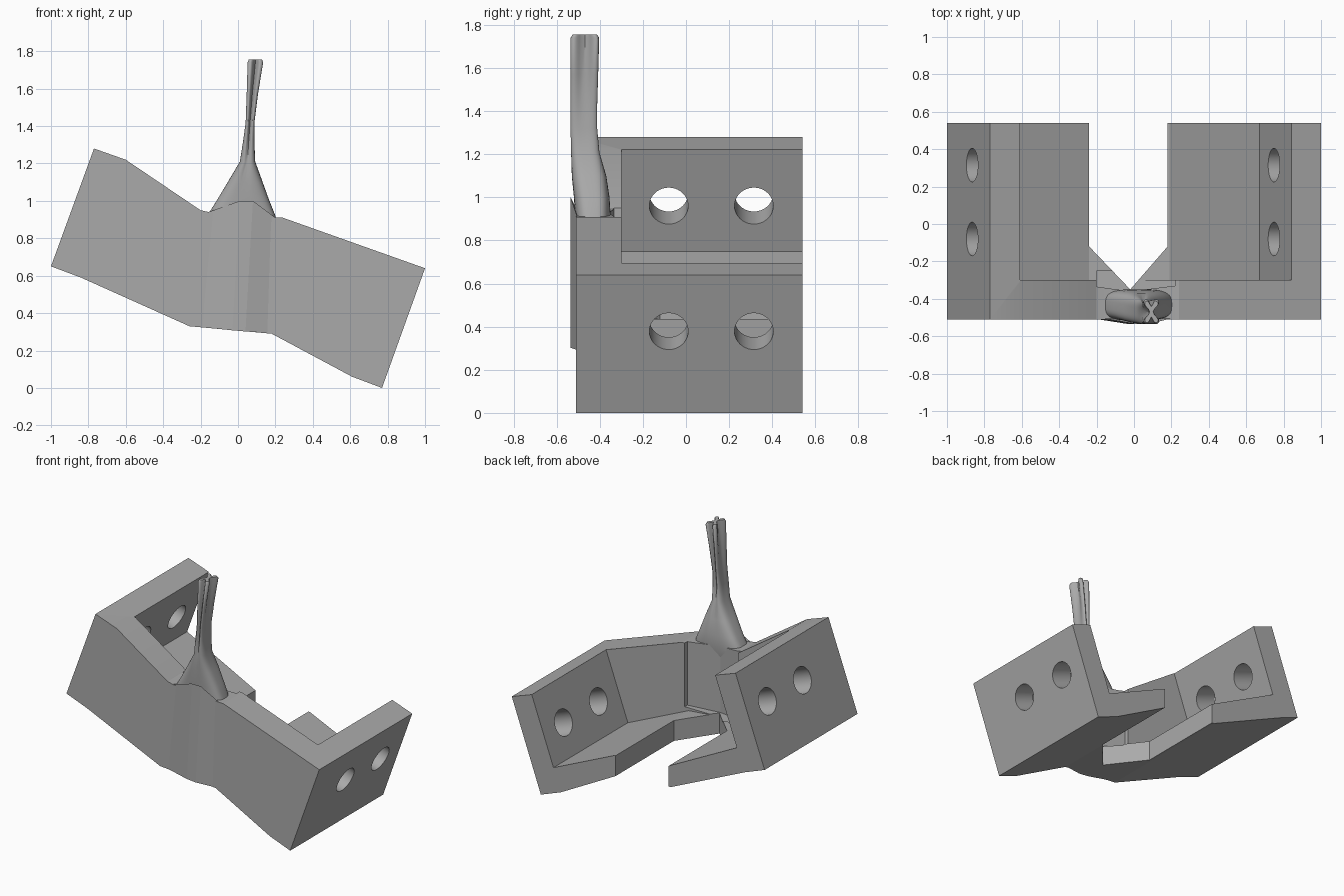
import bpy, bmesh, math
from mathutils import Vector

cube = bpy.data.objects.get("Cube")
if cube:
    bpy.data.objects.remove(cube)

grey = bpy.data.materials.new("plain grey")
grey.use_nodes = True
tone = (0.4, 0.4, 0.4, 1)
grey.diffuse_color = tone
grey.node_tree.nodes["Principled BSDF"].inputs["Base Color"].default_value = tone


def loft(name, rings):
    """Skin a stack of closed rings and cap both ends."""
    bm = bmesh.new()
    loops = [[bm.verts.new(p) for p in ring] for ring in rings]
    for low, high in zip(loops, loops[1:]):
        for i in range(len(low)):
            j = (i + 1) % len(low)
            bm.faces.new((low[i], low[j], high[j], high[i]))
    bm.faces.new(loops[0])
    bm.faces.new(loops[-1])
    bmesh.ops.recalc_face_normals(bm, faces=bm.faces)
    mesh = bpy.data.meshes.new(name)
    bm.to_mesh(mesh)
    bm.free()
    mesh.materials.append(grey)
    obj = bpy.data.objects.new(name, mesh)
    bpy.context.collection.objects.link(obj)
    return obj


def prism_y(name, profile, y0, y1):
    return loft(name, [[(x, y, z) for x, z in profile] for y in (y0, y1)])


def prism_z(name, plan, z0, z1):
    return loft(name, [[(x, y, z) for x, y in plan] for z in (z0, z1)])


def cut(target, cutter):
    mod = target.modifiers.new("cut", "BOOLEAN")
    mod.operation = "DIFFERENCE"
    mod.solver = "EXACT"
    mod.object = cutter
    bpy.context.view_layer.objects.active = target
    bpy.ops.object.modifier_apply(modifier=mod.name)
    bpy.data.objects.remove(cutter)


def smooth(obj, degrees):
    bpy.ops.object.select_all(action="DESELECT")
    obj.select_set(True)
    bpy.context.view_layer.objects.active = obj
    bpy.ops.object.shade_smooth_by_angle(angle=math.radians(degrees))


# Bracket: tilted outline pulled back, then hollowed to leave walls and floor
outline = [(-1, .65), (-.77, 1.28), (-.6, 1.22), (-.2, .95), (-.155, .94),
           (.2, .91), (.24, .91), (1, .64), (.77, 0), (.61, .06),
           (.18, .29), (-.26, .33), (-.84, .59)]
bracket = prism_y("bracket", outline, -.51, .54)

cavity = [(-.61, 1.22), (-.78, .75), (-.24, .475), (.19, .435), (.67, .22),
          (.84, .69), (1.01, 1.16), (-.44, 1.69)]
cut(bracket, prism_y("cavity_cutter", cavity, -.30, .7))

# Gap between the two floor halves, pointed towards the front wall
gap = [(-.24, .7), (-.24, -.12), (-.02, -.35), (.18, -.12), (.18, .7)]
cut(bracket, prism_z("gap_cutter", gap, -.2, 2))

# Thinner middle of the front wall
recess = [(-.2, -.25), (-.2, -.335), (-.02, -.36), (.22, -.33), (.22, -.25)]
cut(bracket, prism_z("recess_cutter", recess, .455, 2))

# Bolt holes running through both end walls
axis = Vector((.94, 0, -.34)).normalized()
up = Vector((.34, 0, .94)).normalized()
side = Vector((0, 1, 0))
for y in (-.08, .315):
    centre = Vector((.1, y, .67))
    rings = []
    for reach in (-1.4, 1.4):
        rings.append([centre + axis * reach
                      + .09 * (math.cos(t) * side + math.sin(t) * up)
                      for t in (math.tau * i / 40 for i in range(40))])
    cut(bracket, loft("hole_cutter", rings))
smooth(bracket, 15)

# Shallow ridge on the front face
low = [(-.22, -.505, .328), (-.03, -.535, .308), (.04, -.535, .302), (.18, -.505, .292)]
high = [(-.16, -.505, .94), (.01, -.535, 1.0), (.08, -.535, 1.0), (.2, -.505, .91)]
ridge = loft("front_ridge", [low, high])


# Stem: flared foot narrowing to a waist, then two back-to-back fluted arms
def stem_ring(z, x0, x1, y0, y1, flute, slit):
    ring = []
    for i in range(64):
        t = math.tau * i / 64
        c, s = math.cos(t), math.sin(t)
        u = math.copysign(abs(c) ** .6, c)
        v = math.copysign(abs(s) ** .6, s)
        pinch = 1 - flute * math.exp(-(v / .55) ** 2)
        groove = 1 - slit * math.exp(-(u / .25) ** 2)
        ring.append(((x0 + x1) / 2 + u * pinch * (x1 - x0) / 2,
                     (y0 + y1) / 2 + v * groove * (y1 - y0) / 2, z))
    return ring


sections = [(.85, -.19, .215, -.51, -.36, 0, 0),
            (.92, -.165, .2, -.515, -.35, 0, 0),
            (1.0, -.115, .168, -.52, -.355, 0, 0),
            (1.1, -.055, .132, -.53, -.37, 0, 0),
            (1.21, .01, .092, -.535, -.4, 0, .15),
            (1.32, .025, .09, -.538, -.41, .1, .3),
            (1.42, .037, .092, -.538, -.41, .3, .4),
            (1.57, .038, .115, -.538, -.405, .65, .5),
            (1.74, .038, .148, -.538, -.4, .8, .55),
            (1.755, .046, .14, -.53, -.41, .8, .55)]
stem = loft("stem", [stem_ring(*s) for s in sections])
smooth(stem, 40)
